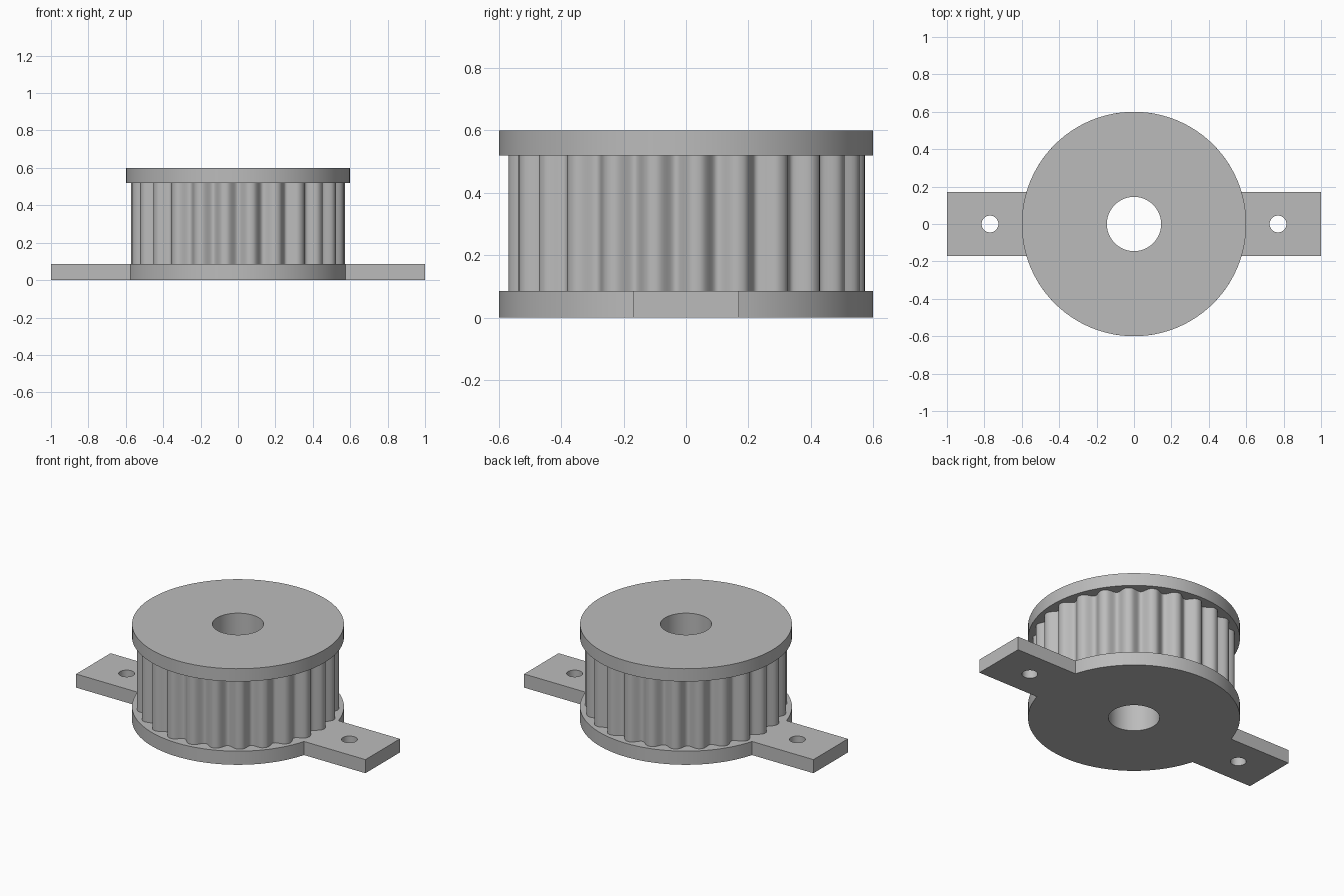
import bpy, bmesh
from math import sin, cos, tau, pi, asin

cube = bpy.data.objects.get("Cube")
if cube:
    bpy.data.objects.remove(cube, do_unlink=True)

grey = bpy.data.materials.new("plain grey")
grey.use_nodes = True
colour = (0.5, 0.5, 0.5, 1)
grey.diffuse_color = colour
grey.node_tree.nodes["Principled BSDF"].inputs["Base Color"].default_value = colour

RIM, BORE, TOOTH_R, DEPTH, TEETH = 0.6, 0.145, 0.573, 0.045, 25
BASE_TOP, CAP_BOTTOM, TOP = 0.085, 0.52, 0.6


def circle(radius, count=96, cx=0):
    return [(cx + radius * cos(tau * i / count), radius * sin(tau * i / count))
            for i in range(count)]


def plate(name, loops, z0, z1, fill):
    """Extrude an outline with holes between two heights."""
    curve = bpy.data.curves.new(name, 'CURVE')
    curve.dimensions = '2D'
    curve.fill_mode = fill
    curve.extrude = (z1 - z0) / 2
    for loop in loops:
        spline = curve.splines.new('POLY')
        spline.points.add(len(loop) - 1)
        for point, (x, y) in zip(spline.points, loop):
            point.co = (x, y, 0, 1)
        spline.use_cyclic_u = True
    source = bpy.data.objects.new(name + " outline", curve)
    bpy.context.collection.objects.link(source)
    bpy.context.view_layer.update()
    mesh = bpy.data.meshes.new_from_object(
        source.evaluated_get(bpy.context.evaluated_depsgraph_get()))
    bpy.data.objects.remove(source, do_unlink=True)

    bm = bmesh.new()
    bm.from_mesh(mesh)
    bmesh.ops.remove_doubles(bm, verts=bm.verts, dist=0.0001)
    bmesh.ops.translate(bm, verts=bm.verts, vec=(0, 0, (z0 + z1) / 2))
    # Walls face away from the solid: outwards on the rim, inwards on the bore
    bmesh.ops.recalc_face_normals(bm, faces=bm.faces)
    if fill == 'NONE':
        for f in bm.faces:
            c = f.calc_center_median()
            outward = f.normal.x * c.x + f.normal.y * c.y > 0
            if outward != (c.xy.length > 2 * BORE):
                f.normal_flip()
    bm.to_mesh(mesh)
    bm.free()
    mesh.materials.clear()
    mesh.materials.append(grey)
    obj = bpy.data.objects.new(name, mesh)
    bpy.context.collection.objects.link(obj)
    bpy.ops.object.select_all(action='DESELECT')
    obj.select_set(True)
    bpy.context.view_layer.objects.active = obj
    bpy.ops.object.shade_smooth_by_angle(angle=pi / 5)
    return obj


# Base flange with a mounting tab on each side
half_tab = 0.17
start = asin(half_tab / RIM)
steps = 40
arc = [start + (pi - 2 * start) * i / steps for i in range(steps + 1)]
half = [(1, -half_tab), (1, half_tab)] + [(RIM * cos(a), RIM * sin(a)) for a in arc]
outline = half + [(-x, -y) for x, y in half]
screw_holes = [circle(0.045, 32, x) for x in (-0.77, 0.77)]
plate("base_flange", [outline, circle(BORE)] + screw_holes, 0, BASE_TOP, 'BOTH')

# Toothed drum, with rounded grooves and one groove centred at the front
samples = TEETH * 16
teeth = []
for i in range(samples):
    a = tau * i / samples
    r = TOOTH_R - DEPTH * (0.5 + 0.5 * cos(TEETH * a)) ** 1.4
    teeth.append((r * sin(a), -r * cos(a)))
plate("toothed_drum", [teeth, circle(BORE)], BASE_TOP, CAP_BOTTOM, 'NONE')

# Upper flange
plate("top_flange", [circle(RIM), circle(BORE)], CAP_BOTTOM, TOP, 'BOTH')
